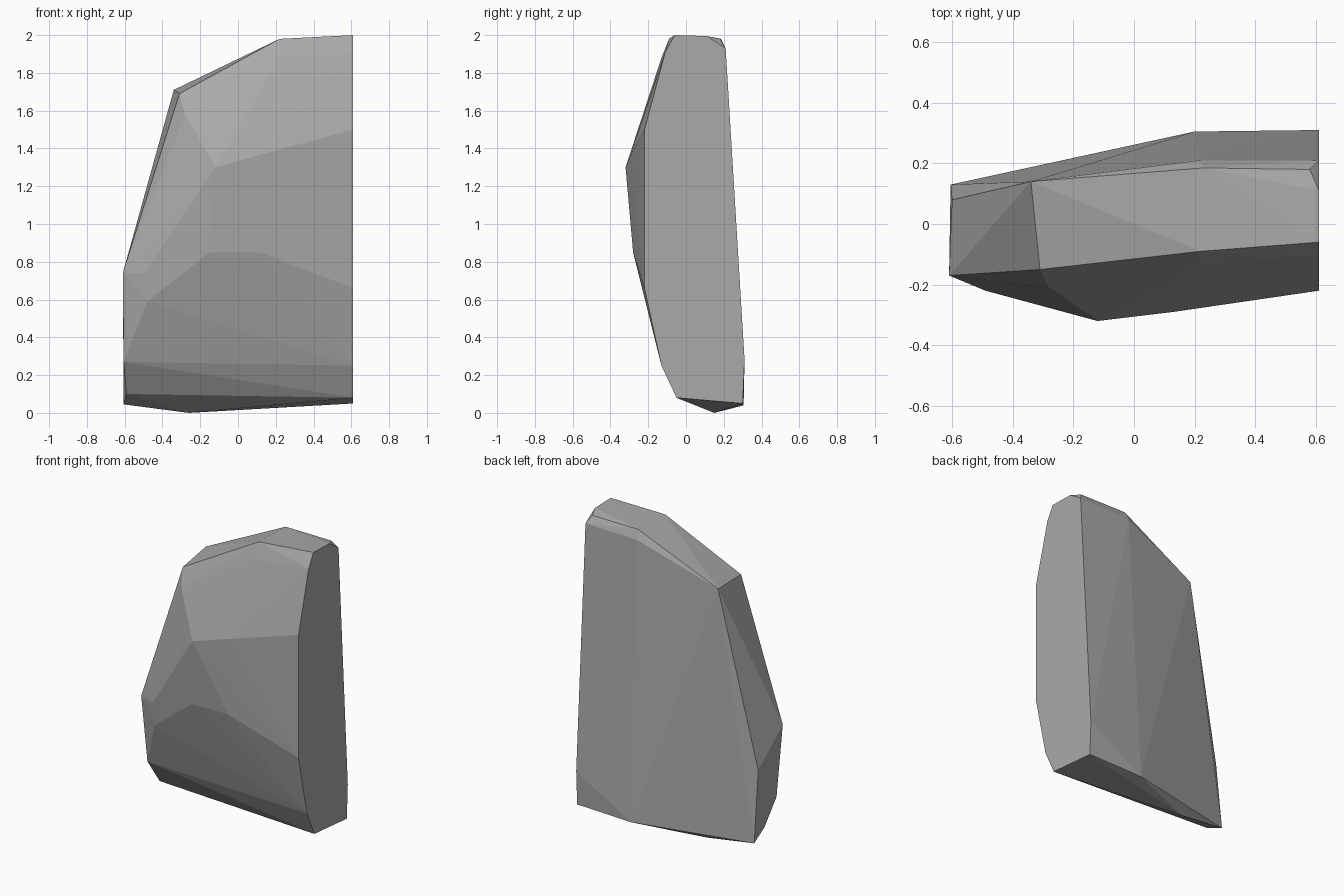
import bpy
import bmesh


def remove_default_cube():
    cube = bpy.data.objects.get("Cube")
    if cube:
        bpy.data.objects.remove(cube, do_unlink=True)


def flat_material(name, grey):
    material = bpy.data.materials.new(name)
    material.use_nodes = True
    colour = (grey, grey, grey, 1)
    material.diffuse_color = colour
    shader = next(node for node in material.node_tree.nodes if node.type == "BSDF_PRINCIPLED")
    shader.inputs["Base Color"].default_value = colour
    return material


# Flat cut side: outline as (y, z) in hundredths
side_x = 61
cut_side = [(side_x, y, z) for y, z in (
    (-5, 8), (30, 5), (31, 28), (21, 193), (11, 199.5),
    (-6, 200), (-11, 191), (-22, 150), (-22, 66), (-13, 25))]

# Remaining corners as (x, y, z) in hundredths
crown = [(22, -9, 198), (58, 18, 198), (23, 18.5, 198), (22, 21, 192),
         (-31, -15, 169), (-34, 14, 171)]
front_bulge = [(22, -13, 188), (-28, -21, 158), (-12, -32, 130), (13, -29, 137),
               (12, -28, 85), (-15, -28, 85), (-49, -22, 74), (-48, -21, 59),
               (22, -19, 50)]
narrow_side = [(-61, -17, 74), (-60.5, -11, 27), (-59, 0, 10),
               (-60.5, 13, 4.5), (-60, 8, 52)]
base = [(-26, 15, 0), (20, 30.5, 4)]


def build_stone(name, corners, material):
    """Wrap the chiselled corners in a faceted convex shell."""
    mesh = bpy.data.meshes.new(name)
    bm = bmesh.new()
    for corner in corners:
        bm.verts.new([value / 100 for value in corner])
    result = bmesh.ops.convex_hull(bm, input=bm.verts[:])
    unused = {item for key in ("geom_interior", "geom_unused")
              for item in result[key] if isinstance(item, bmesh.types.BMVert)}
    bmesh.ops.delete(bm, geom=list(unused), context="VERTS")
    # Merge coplanar triangles into clean facets
    bmesh.ops.dissolve_limit(bm, angle_limit=0.01, verts=bm.verts[:], edges=bm.edges[:])
    bmesh.ops.recalc_face_normals(bm, faces=bm.faces[:])
    bm.to_mesh(mesh)
    bm.free()
    mesh.materials.append(material)
    stone = bpy.data.objects.new(name, mesh)
    bpy.context.collection.objects.link(stone)
    return stone


remove_default_cube()
stone_grey = flat_material("stone grey", 0.4)
build_stone("rock_slab", cut_side + crown + front_bulge + narrow_side + base, stone_grey)
